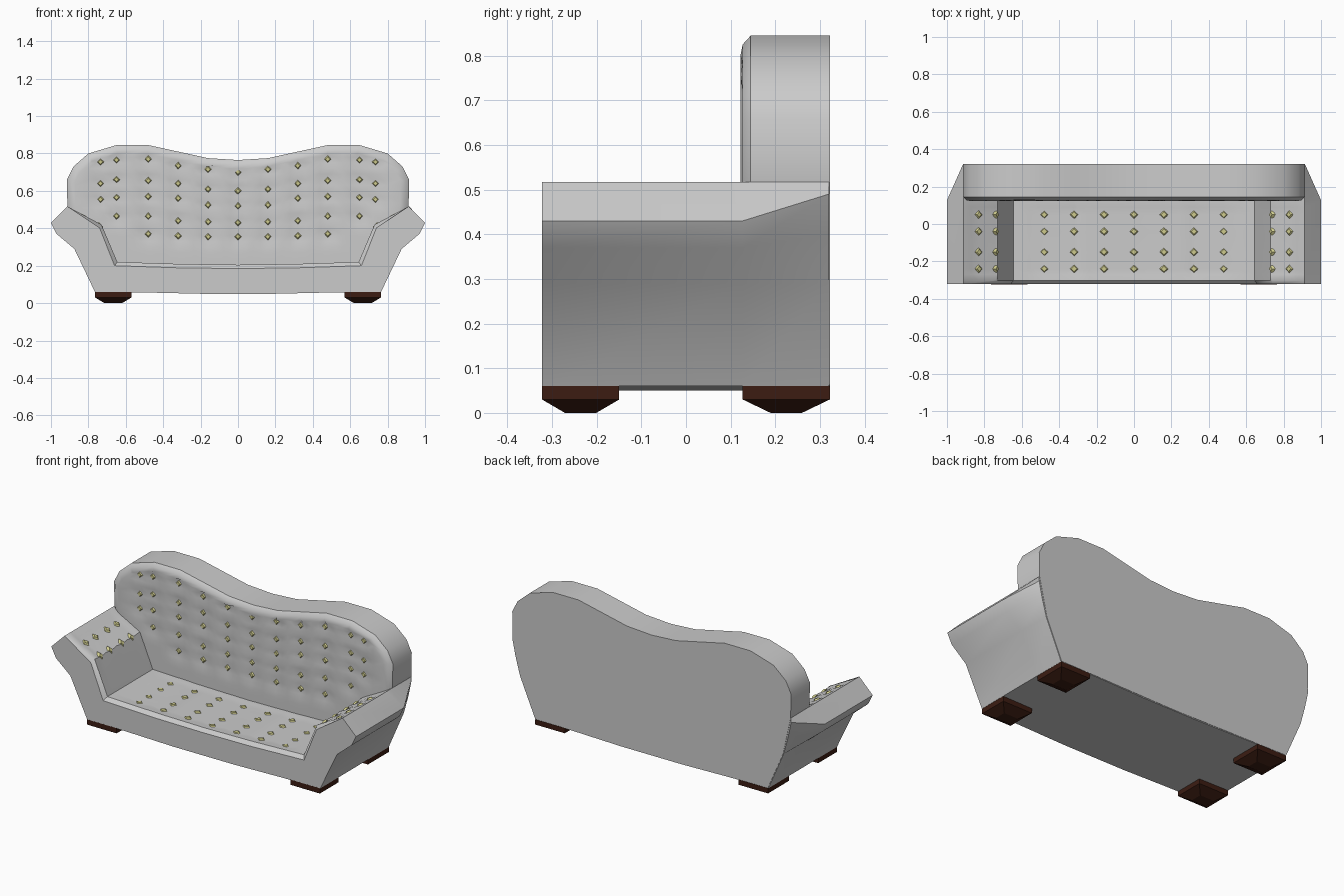
import bpy, bmesh, math
from mathutils import Vector, Matrix

if "Cube" in bpy.data.objects:
    bpy.data.objects.remove(bpy.data.objects["Cube"])


def material(name, rgb):
    m = bpy.data.materials.new(name)
    m.diffuse_color = (*rgb, 1)
    m.use_nodes = True
    m.node_tree.nodes["Principled BSDF"].inputs["Base Color"].default_value = m.diffuse_color
    return m


WOOD = material("dark_wood", (0.045, 0.012, 0.006))
BUTTON = material("pale_button", (0.62, 0.60, 0.27))


def finish(bm, name, mat=None, angle=None):
    bmesh.ops.recalc_face_normals(bm, faces=bm.faces)
    me = bpy.data.meshes.new(name)
    bm.to_mesh(me)
    bm.free()
    ob = bpy.data.objects.new(name, me)
    bpy.context.collection.objects.link(ob)
    if mat:
        me.materials.append(mat)
    if angle:
        bpy.ops.object.select_all(action='DESELECT')
        ob.select_set(True)
        bpy.context.view_layer.objects.active = ob
        bpy.ops.object.shade_smooth_by_angle(angle=math.radians(angle))
    return ob


def mirrored(half):
    return half + [(-x, z) for x, z in reversed(half) if x > 1e-6]


def inset(ring, d):
    """Move a counter-clockwise ring of points inwards by about d."""
    out = []
    for i, p in enumerate(ring):
        t = Vector(ring[(i + 1) % len(ring)]) - Vector(ring[i - 1])
        t.normalize()
        out.append((p[0] - t.y * d, p[1] + t.x * d))
    return out


def loft(sections):
    """Join closed rings given as (y, [(x, z), ...]) and cap both ends."""
    bm = bmesh.new()
    rings = [[bm.verts.new((x, y, z)) for x, z in pts] for y, pts in sections]
    n = len(rings[0])
    for a, b in zip(rings, rings[1:]):
        for i in range(n):
            j = (i + 1) % n
            bm.faces.new((a[i], a[j], b[j], b[i]))
    bm.faces.new(rings[0])
    bm.faces.new(rings[-1][::-1])
    bmesh.ops.recalc_face_normals(bm, faces=bm.faces)
    return bm


def tuft(bm, faces, cuts, spots, plane, push, radius):
    """Cut the faces into a grid and press a dimple in at every button."""
    edges = {e for f in faces for e in f.edges}
    verts = {v for f in faces for v in f.verts}
    fixed = set(verts)
    geom = list(verts) + list(edges) + list(faces)
    for axis, values in cuts.items():
        no = Vector((0, 0, 0))
        no[axis] = 1
        for c in values:
            geom = bmesh.ops.bisect_plane(bm, geom=geom, dist=1e-5,
                                          plane_co=no * c, plane_no=no)["geom"]
    for v in [g for g in geom if isinstance(g, bmesh.types.BMVert)]:
        if not v.is_valid or v in fixed:
            continue
        p = Vector((v.co[plane[0]], v.co[plane[1]]))
        d = min((p - Vector(s)).length for s in spots)
        if d < radius:
            v.co += Vector(push) * (1 - d / radius) ** 1.3


def buttons(name, items, r):
    """Small four-sided studs, items are (position, normal)."""
    bm = bmesh.new()
    for pos, no in items:
        rot = Vector((0, 0, 1)).rotation_difference(Vector(no)).to_matrix().to_4x4()
        bmesh.ops.create_cone(bm, cap_ends=True, segments=4, radius1=r, radius2=r * 0.5,
                              depth=0.012, matrix=Matrix.Translation(pos) @ rot)
    return finish(bm, name, BUTTON)


# Seat and arms: one cross-section lofted from front to back
under = [(0, .05), (.2, .05), (.5, .057), (.765, .06)]
outer = [(.875, .29), (.97, .37), (1, .43), (.912, .517)]
lip = [(.74, .402), (.66, .20), (.3, .188), (0, .185)]
inner = [(.73, .42), (.645, .22), (.3, .209), (0, .205)]
rear = [(.865, .29), (.895, .40), (.914, .49), (.914, .517)]
full = mirrored(under + outer + inner)
body = loft([(-.322, mirrored(under + outer + lip)), (-.302, full),
             (.127, full), (.32, mirrored(under + rear + inner))])

seat_x = [.16 * i for i in range(-3, 4)]
arm_x = [.74, .83]
rows_y = [.05, -.04, -.15, -.24]
all_x = seat_x + arm_x + [-x for x in arm_x]
pad = []
for f in body.faces:
    c = f.calc_center_median()
    if f.normal.z > .3 and -.3 < c.y < .127 and f.normal.x * c.x < .05:
        pad.append(f)
tuft(body, pad,
     {0: [.08 * i for i in range(-7, 8)] + [s * x for s in (-1, 1) for x in (.69, .74, .785, .83, .87)],
      1: [.09, .05, .005, -.04, -.095, -.15, -.195, -.24, -.27]},
     [(x, y) for x in all_x for y in rows_y], (0, 1), (0, 0, -.012), .06)
finish(body, "seat_and_arms", angle=35)

# Backrest: wavy outline with a softened front edge
outline = mirrored([(0, .053), (.5, .06), (.763, .063), (.862, .29), (.912, .515),
                    (.915, .66), (.88, .73), (.80, .80), (.65, .845), (.48, .845),
                    (.32, .81), (.16, .775), (0, .765)])
back = loft([(.122, inset(outline, .045)), (.127, inset(outline, .02)),
             (.145, outline), (.322, outline)])
columns = {0: [.70, .60, .52, .43, .355], .16: [.715, .61, .525, .435, .355],
           .32: [.735, .64, .56, .44, .36], .48: [.77, .655, .57, .465, .37],
           .65: [.765, .66, .565, .465], .735: [.755, .64, .555]}
spots = [(s * x, z) for x, zs in columns.items() for z in zs
         for s in ((1, -1) if x else (1,))]
front = [f for f in back.faces if f.normal.y < -.99 and len(f.verts) > 4]
tuft(back, front,
     {0: [.04 * i for i in range(-20, 21)], 2: [.21 + .03 * i for i in range(21)]},
     spots, (0, 2), (0, .014, 0), .075)
finish(back, "backrest", angle=40)

# Buttons on backrest, seat and arms
buttons("backrest_buttons", [((x, .131, z), (0, -1, 0)) for x, z in spots], .024)
buttons("seat_buttons", [((x, y, .205 + .008 * abs(x) / .48 - .009), (0, 0, 1))
                         for x in seat_x for y in rows_y], .03)
buttons("arm_buttons", [((s * x, y, z), (-s * nx, 0, nz)) for s in (-1, 1) for y in rows_y
                        for x, z, nx, nz in ((.735, .415, .8, .6), (.83, .468, .47, .88))], .027)

# Feet: square blocks tapering to the floor
for sx, side in ((-1, "left"), (1, "right")):
    for cy, end in ((-.236, "front"), (.2245, "back")):
        bm = bmesh.new()
        rings = []
        for z, hx, hy in ((.06, .097, .0865 if cy < 0 else .0975),
                          (.03, .097, .0865 if cy < 0 else .0975), (0, .047, .035)):
            rings.append([bm.verts.new((sx * .667 + a * hx, cy + b * hy, z))
                          for a, b in ((-1, -1), (1, -1), (1, 1), (-1, 1))])
        for a, b in zip(rings, rings[1:]):
            for i in range(4):
                j = (i + 1) % 4
                bm.faces.new((a[i], a[j], b[j], b[i]))
        bm.faces.new(rings[0])
        bm.faces.new(rings[-1])
        finish(bm, f"{end}_{side}_foot", WOOD)
